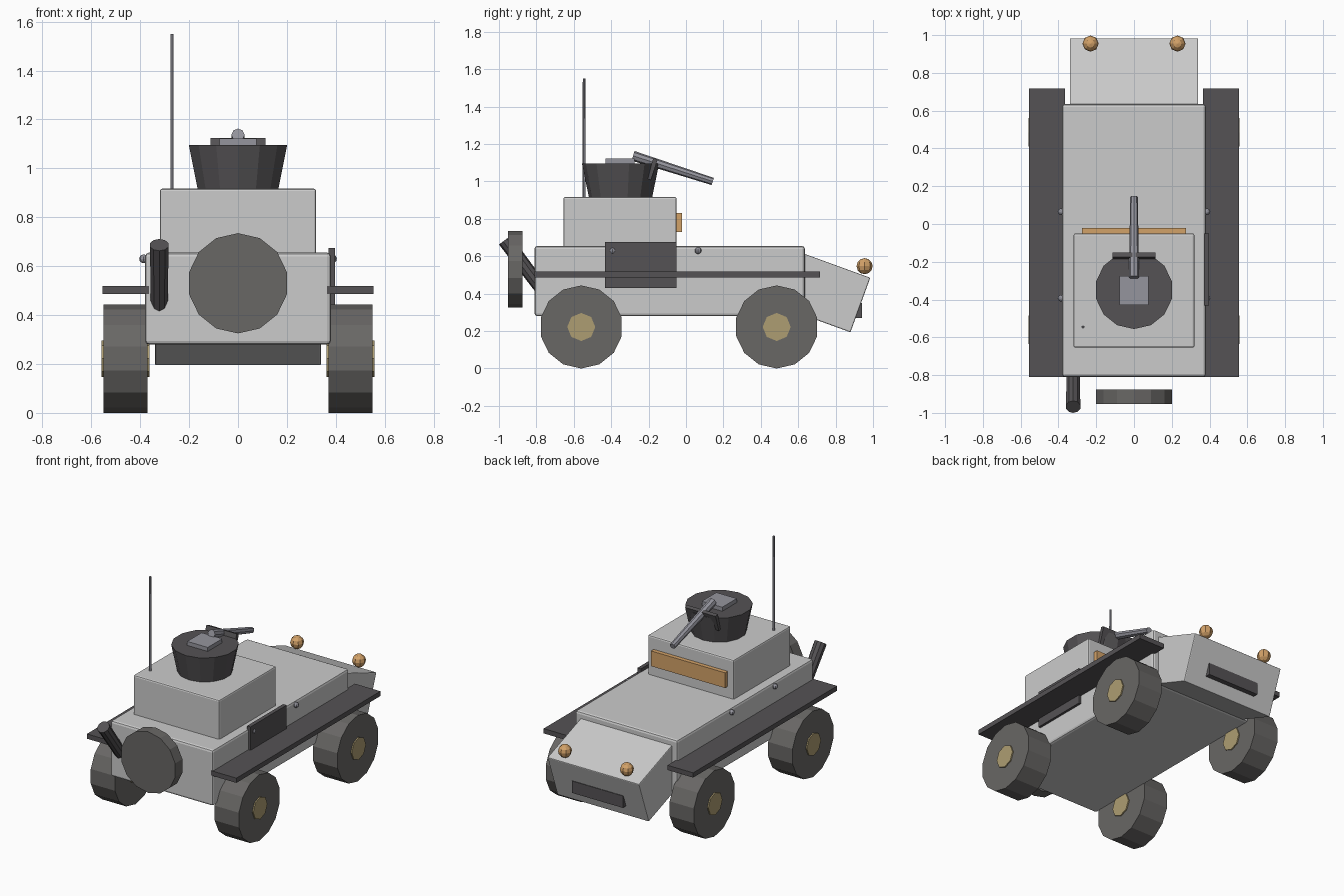
import bpy
from math import radians
from mathutils import Vector

if "Cube" in bpy.data.objects:
    bpy.data.objects.remove(bpy.data.objects["Cube"])


def material(name, rgb):
    m = bpy.data.materials.new(name)
    m.diffuse_color = (*rgb, 1)
    m.use_nodes = True
    m.node_tree.nodes["Principled BSDF"].inputs["Base Color"].default_value = m.diffuse_color
    return m


DARK = material("dark", (0.09, 0.085, 0.09))
TYRE = material("tyre", (0.14, 0.135, 0.13))
BRASS = material("brass", (0.42, 0.34, 0.17))
AMBER = material("amber", (0.65, 0.36, 0.14))
STEEL = material("steel", (0.3, 0.3, 0.34))


def finish(name, mat):
    ob = bpy.context.object
    ob.name = name
    if mat:
        ob.data.materials.append(mat)
    return ob


def box(name, x, y, z, mat=None, bevel=0.0):
    """Box from (min, max) ranges."""
    lo, hi = Vector((x[0], y[0], z[0])), Vector((x[1], y[1], z[1]))
    bpy.ops.mesh.primitive_cube_add(size=1, location=(lo + hi) / 2)
    ob = finish(name, mat)
    ob.scale = hi - lo
    bpy.ops.object.transform_apply(location=False, rotation=False, scale=True)
    if bevel:
        b = ob.modifiers.new("bevel", 'BEVEL')
        b.width, b.segments = bevel, 2
    return ob


def rod(name, a, b, r1, r2, sides, mat=None):
    """Straight cylinder or cone from point a to point b."""
    a, b = Vector(a), Vector(b)
    d = b - a
    bpy.ops.mesh.primitive_cone_add(vertices=sides, radius1=r1, radius2=r2,
                                    depth=d.length, location=(a + b) / 2)
    ob = finish(name, mat)
    ob.rotation_euler = d.to_track_quat('Z', 'Y').to_euler()
    return ob


def wheel_disc(name, x0, x1, y, z, r, sides, mat):
    """Disc along x with a vertex pointing up."""
    bpy.ops.mesh.primitive_cylinder_add(vertices=sides, radius=r, depth=x1 - x0,
                                        location=((x0 + x1) / 2, y, z))
    ob = finish(name, mat)
    ob.rotation_euler = (radians(90), 0, radians(90))
    return ob


def ball(name, loc, r, mat=None):
    bpy.ops.mesh.primitive_uv_sphere_add(segments=8, ring_count=6, radius=r, location=loc)
    return finish(name, mat)


# Hull, sloped nose and grille
box("hull", (-0.38, 0.38), (-0.81, 0.635), (0.28, 0.655), bevel=0.015)
nose = box("nose", (-0.34, 0.34), (0.485, 0.945), (0.262, 0.572), bevel=0.006)
nose.location = (0, 0.716, 0.418)
nose.rotation_euler.x = radians(-20)
box("grille", (-0.19, 0.19), (0.86, 0.94), (0.27, 0.35), DARK)

# Cabin with vision slit
box("cabin", (-0.32, 0.32), (-0.655, -0.05), (0.64, 0.917), bevel=0.01)
box("vision_slit", (-0.275, 0.275), (-0.07, -0.022), (0.73, 0.832), AMBER)

# Flared turret, hatch, gun and shield
rod("turret", (0, -0.35, 0.91), (0, -0.35, 1.095), 0.168, 0.206, 14, DARK)
box("hatch", (-0.076, 0.076), (-0.43, -0.276), (1.08, 1.122), STEEL)
rod("gun_barrel", (0, -0.283, 1.137), (0, 0.143, 1.0), 0.027, 0.02, 8, STEEL)
shield = box("gun_shield", (-0.113, 0.113), (-0.193, -0.169), (1.008, 1.124), DARK)
shield.rotation_euler.x = radians(-18)

# Antenna, exhaust, spare wheel, door
rod("antenna", (-0.27, -0.545, 0.9), (-0.27, -0.545, 1.55), 0.008, 0.007, 6, STEEL)
rod("exhaust", (-0.322, -0.77, 0.423), (-0.322, -0.968, 0.687), 0.036, 0.04, 10, DARK)
rod("spare_wheel", (0, -0.875, 0.53), (0, -0.952, 0.53), 0.205, 0.205, 14, TYRE)
box("side_door", (0.37, 0.396), (-0.432, -0.05), (0.43, 0.675), DARK)

# Running gear and fittings on both sides
for side, s in (("left", -1), ("right", 1)):
    box(side + "_fender", sorted((s * 0.365, s * 0.555)), (-0.81, 0.717), (0.486, 0.518), DARK)
    ball(side + "_headlight", (s * 0.23, 0.955, 0.547), 0.043, AMBER)
    for end, y in (("front", -0.56), ("rear", 0.485)):
        x0, x1 = sorted((s * 0.37, s * 0.55))
        wheel_disc(f"{side}_{end}_wheel", x0, x1, y, 0.222, 0.222, 14, TYRE)
        x0, x1 = sorted((s * 0.362, s * 0.558))
        wheel_disc(f"{side}_{end}_hub", x0, x1, y, 0.222, 0.075, 8, BRASS)
    for y in (-0.393, 0.065):
        ball(side + "_rivet", (s * 0.386, y, 0.63), 0.018, STEEL)
